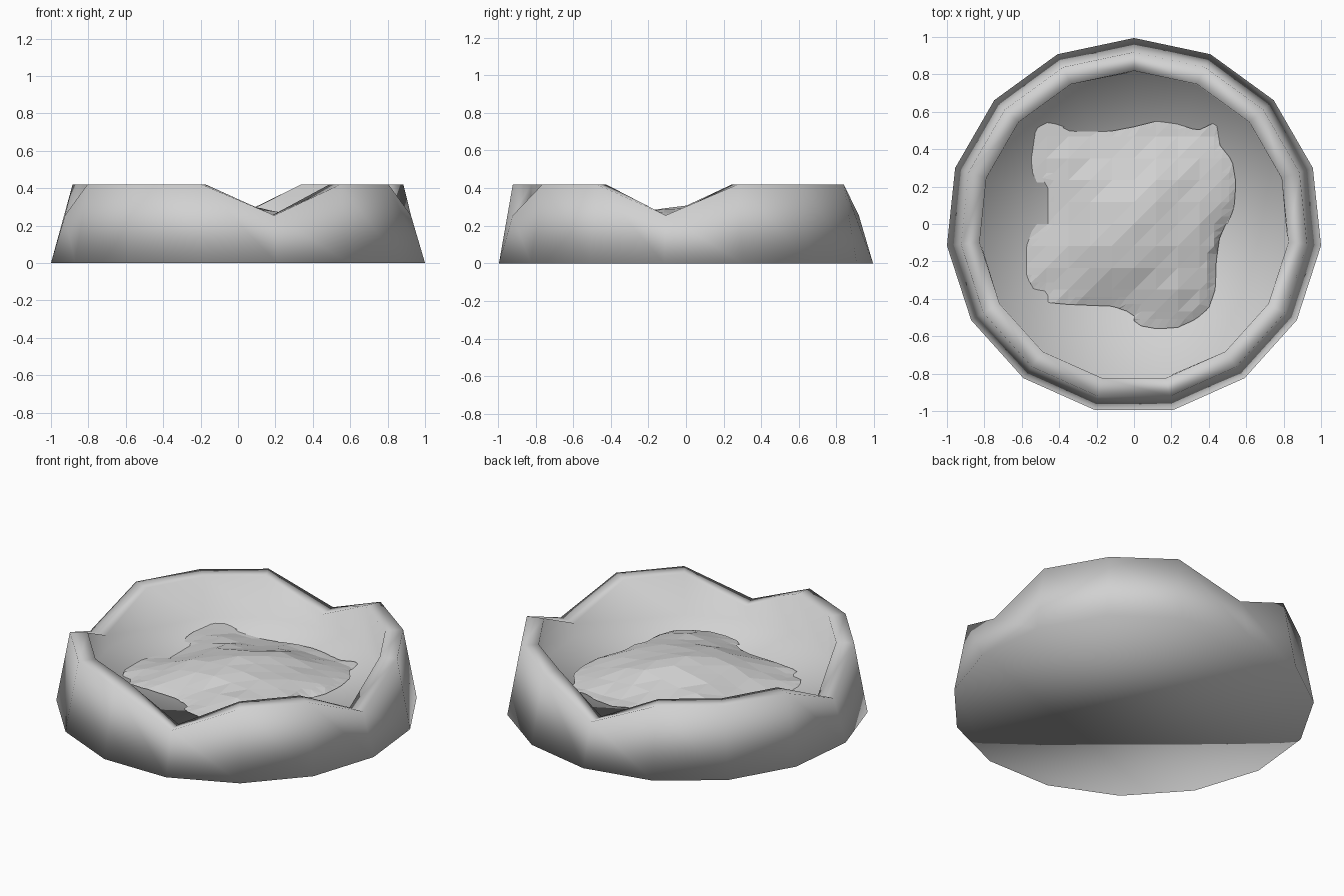
import bpy, bmesh, math
from mathutils import Vector, noise

if "Cube" in bpy.data.objects:
    bpy.data.objects.remove(bpy.data.objects["Cube"])

SIDES = 15
DIPS = (0, 4, 7, 11)      # rim corners that are notched
CY = -0.011               # keeps the odd-sided ring centred on y
FLOOR = 0.17

grey = bpy.data.materials.new("plain grey")
grey.diffuse_color = (0.64, 0.64, 0.64, 1)
grey.use_nodes = True
grey.node_tree.nodes["Principled BSDF"].inputs["Base Color"].default_value = grey.diffuse_color


def make_object(name, bm, smooth):
    bmesh.ops.recalc_face_normals(bm, faces=bm.faces)
    for f in bm.faces:
        f.smooth = smooth
    me = bpy.data.meshes.new(name)
    bm.to_mesh(me)
    bm.free()
    me.materials.append(grey)
    ob = bpy.data.objects.new(name, me)
    bpy.context.collection.objects.link(ob)
    return ob


# Bowl: rings of (radius, height, height at a notch), from base over the rim to the floor
profile = [(1.0055, 0.0, 0.0), (0.93, 0.42, 0.255), (0.83, 0.42, 0.25), (0.825, FLOOR, FLOOR)]
bm = bmesh.new()
rings = []
for r, z, z_dip in profile:
    ring = []
    for i in range(SIDES):
        a = 2 * math.pi * i / SIDES
        h = z_dip if i in DIPS else z
        ring.append(bm.verts.new((r * math.sin(a), r * math.cos(a) + CY, h)))
    rings.append(ring)
for low, high in zip(rings, rings[1:]):
    for i in range(SIDES):
        j = (i + 1) % SIDES
        bm.faces.new((low[i], low[j], high[j], high[i]))
bm.faces.new(rings[0])
centre = bm.verts.new((0, CY, FLOOR))
for i in range(SIDES):
    bm.faces.new((rings[-1][i], rings[-1][(i + 1) % SIDES], centre))
make_object("bowl", bm, True)

# Mound: rough faceted heap; its irregular outline runs counter-clockwise
outline = [(.50, 0), (.535, .08), (.545, .22), (.525, .34), (.46, .42), (.44, .545), (.34, .50),
           (.23, .535), (.12, .55), (0, .52), (-.13, .495), (-.34, .495), (-.45, .55),
           (-.525, .51), (-.55, .34), (-.535, .225), (-.46, .22), (-.46, 0), (-.54, -.02),
           (-.575, -.12), (-.575, -.28), (-.535, -.35), (-.46, -.36), (-.46, -.42),
           (-.36, -.43), (-.12, -.44), (-.01, -.475), (.01, -.54), (.12, -.56), (.23, -.555),
           (.33, -.51), (.40, -.45), (.435, -.35), (.44, -.2), (.46, -.06)]


def edge_radius(x, y):
    """Distance from the middle to the outline in the direction of (x, y)."""
    d = Vector((x, y))
    if d.length < 1e-6:
        return 0.5
    d.normalize()
    best = 0.5
    for k, p in enumerate(outline):
        p, q = Vector(p), Vector(outline[(k + 1) % len(outline)])
        cp, cq = p.x * d.y - p.y * d.x, d.x * q.y - d.y * q.x
        if cp >= 0 and cq >= 0 and d.dot(p + q) > 0:
            e = q - p
            best = (p.x * q.y - p.y * q.x) / (d.x * e.y - d.y * e.x)
    return best


def coarse_height(i, j):
    x, y = i * CELL, j * CELL
    t = math.hypot(x, y) / edge_radius(x, y)
    off = math.hypot(x - 0.1, y + 0.06) / 0.6
    rough = noise.noise(Vector((x * 4.3, y * 4.3, 3.7))) * 0.03
    return max(FLOOR, FLOOR + 0.14 * (1 - (0.5 * t + 0.5 * off) ** 1.3) + rough)


CELL, SUB, N = 0.117, 3, 18
STEP = CELL / SUB


def height(i, j):
    """Fine point on the large flat triangles of the coarse heap."""
    ci, cj = i // SUB, j // SUB
    u, v = (i % SUB) / SUB, (j % SUB) / SUB
    a, c = coarse_height(ci, cj), coarse_height(ci + 1, cj + 1)
    if u >= v:
        b = coarse_height(ci + 1, cj)
        return a + (b - a) * u + (c - b) * v
    b = coarse_height(ci, cj + 1)
    return a + (b - a) * v + (c - b) * u


bm = bmesh.new()
grid = {(i, j): bm.verts.new((i * STEP, j * STEP, height(i, j)))
        for i in range(-N, N + 1) for j in range(-N, N + 1)}
for i in range(-N, N):
    for j in range(-N, N):
        cx, cy = (i + 0.5) * STEP, (j + 0.5) * STEP
        if math.hypot(cx, cy) < edge_radius(cx, cy):
            a, b, c, d = grid[i, j], grid[i + 1, j], grid[i + 1, j + 1], grid[i, j + 1]
            bm.faces.new((a, b, c))
            bm.faces.new((a, c, d))
bmesh.ops.delete(bm, geom=[v for v in bm.verts if not v.link_faces], context='VERTS')
# Fit the stepped border to the outline and let it meet the floor
for v in [v for v in bm.verts if v.is_boundary]:
    k = edge_radius(v.co.x, v.co.y) / math.hypot(v.co.x, v.co.y)
    k = min(1.05, max(0.95, k))
    v.co.x *= k
    v.co.y *= k
    v.co.z = min(v.co.z, FLOOR + 0.012)
for v in bm.verts:
    v.co.z += 0.003
mound = make_object("mound", bm, False)
if sum(p.normal.z for p in mound.data.polygons) < 0:
    mound.data.flip_normals()
